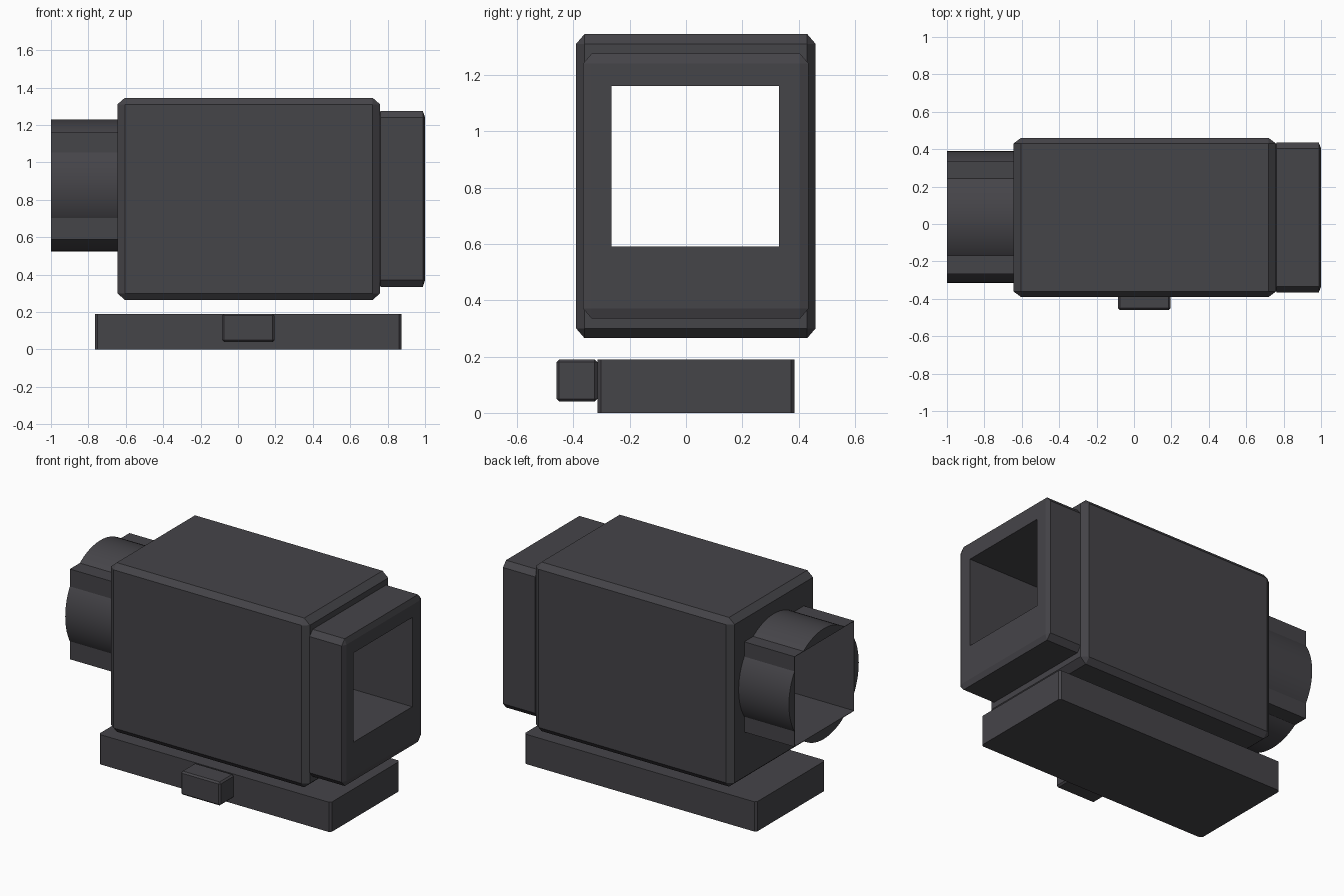
import bpy, bmesh, math
from mathutils import Vector

if "Cube" in bpy.data.objects:
    bpy.data.objects.remove(bpy.data.objects["Cube"], do_unlink=True)

# Single dark housing colour
dark = bpy.data.materials.new("dark_grey")
dark.use_nodes = True
colour = (0.06, 0.058, 0.066, 1)
dark.diffuse_color = colour
dark.node_tree.nodes["Principled BSDF"].inputs["Base Color"].default_value = colour


def box(name, lo, hi, bevel=None, upright_only=False):
    """Box between two corners; bevel gives the chamfer size along each axis."""
    lo, hi = Vector(lo), Vector(hi)
    size, centre = hi - lo, (lo + hi) / 2
    unit = Vector(bevel) if bevel else Vector((1, 1, 1))
    bm = bmesh.new()
    bmesh.ops.create_cube(bm, size=1)
    for v in bm.verts:
        v.co = Vector(c * s / u for c, s, u in zip(v.co, size, unit))
    if bevel:
        edges = [e for e in bm.edges if not upright_only
                 or abs(e.verts[0].co.z - e.verts[1].co.z) > 0.001]
        bmesh.ops.bevel(bm, geom=edges, offset=1, segments=1, affect='EDGES')
    for v in bm.verts:
        v.co = Vector(c * u for c, u in zip(v.co, unit)) + centre
    mesh = bpy.data.meshes.new(name)
    bm.to_mesh(mesh)
    bm.free()
    mesh.materials.append(dark)
    obj = bpy.data.objects.new(name, mesh)
    bpy.context.collection.objects.link(obj)
    return obj


# Housing and front hood
housing = box("housing", (-0.645, -0.39, 0.265), (0.76, 0.46, 1.345), (0.04, 0.03, 0.035))
hood = box("hood", (0.75, -0.365, 0.335), (1, 0.435, 1.275), (0.012, 0.03, 0.035))

# Eyepiece: round barrel with a thin square sleeve through it
bpy.ops.mesh.primitive_cylinder_add(vertices=64, radius=0.3525, depth=0.37,
                                    location=(-0.815, 0.0375, 0.877),
                                    rotation=(0, math.pi / 2, 0))
barrel = bpy.context.object
barrel.name = "eyepiece_barrel"
barrel.data.materials.append(dark)
wall = 0.003
y0, y1, z0, z1 = -0.265, 0.33, 0.59, 1.16
sleeve = box("eyepiece_sleeve", (-1, y0 - wall, z0 - wall), (-0.63, y1 + wall, z1 + wall))

# Square sight tunnel cut through everything
cutter = box("tunnel_cutter", (-1.2, y0, z0), (1.2, y1, z1))
cutter.hide_render = True
for part in (housing, hood, barrel, sleeve):
    bpy.ops.object.select_all(action='DESELECT')
    part.select_set(True)
    bpy.context.view_layer.objects.active = part
    cut = part.modifiers.new("tunnel", 'BOOLEAN')
    cut.operation = 'DIFFERENCE'
    cut.solver = 'EXACT'
    cut.object = cutter
    bpy.ops.object.modifier_apply(modifier=cut.name)
    if part is barrel:
        bpy.ops.object.shade_smooth_by_angle(angle=math.radians(30))
bpy.data.objects.remove(cutter, do_unlink=True)

# Mounting base and its side latch
box("mount_base", (-0.765, -0.315, 0), (0.875, 0.385, 0.19), (0.013, 0.013, 0.013), True)
box("mount_latch", (-0.085, -0.46, 0.04), (0.195, -0.315, 0.19), (0.01, 0.01, 0.01))
